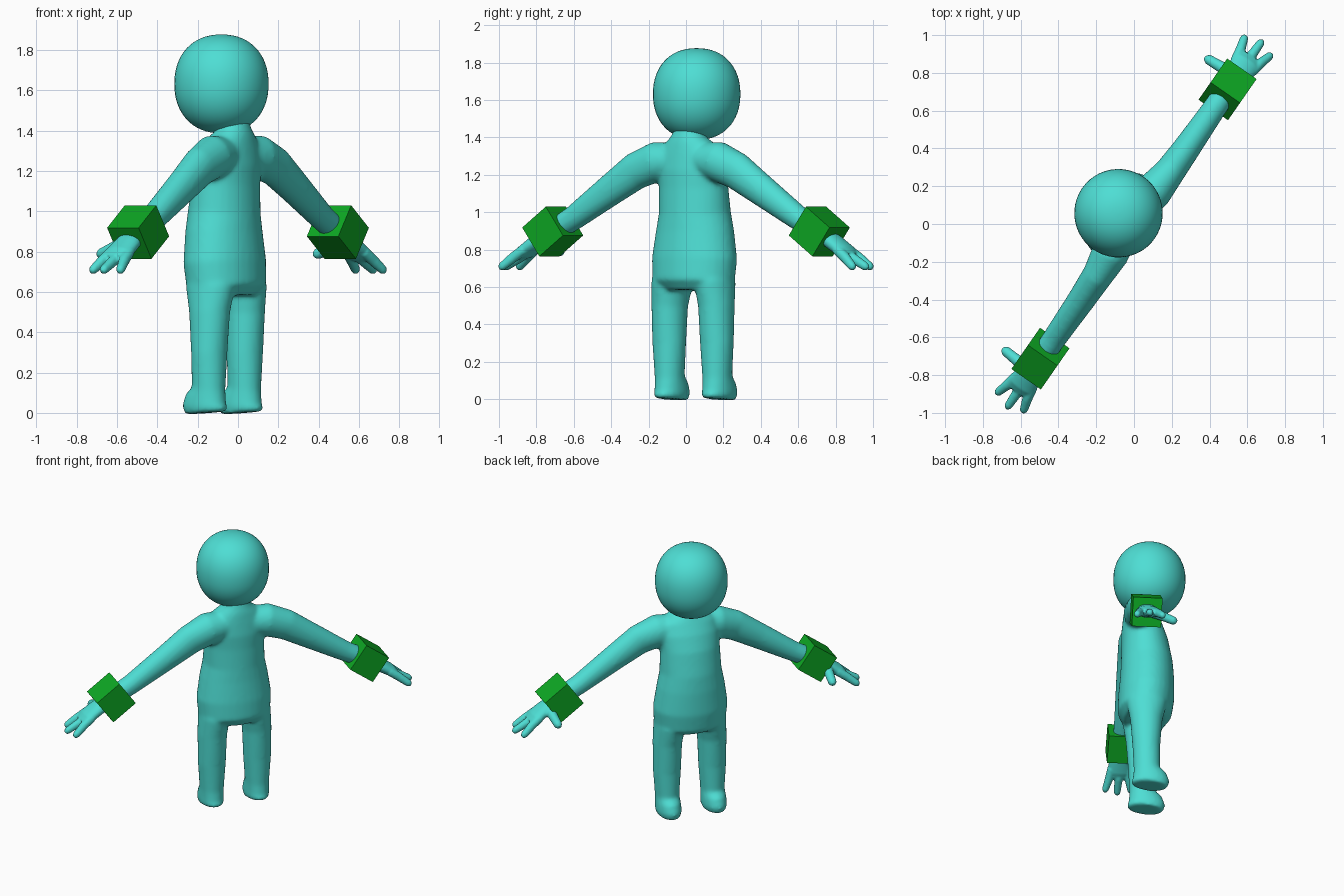
import bpy, bmesh, math
from mathutils import Vector, Matrix

if "Cube" in bpy.data.objects:
    bpy.data.objects.remove(bpy.data.objects["Cube"], do_unlink=True)

TURN = math.radians(55.2)   # the figure stands turned about z; locally it faces +y


def material(name, rgb):
    m = bpy.data.materials.new(name)
    m.use_nodes = True
    m.diffuse_color = (*rgb, 1)
    m.node_tree.nodes["Principled BSDF"].inputs["Base Color"].default_value = (*rgb, 1)
    return m


teal = material("teal skin", (0.076, 0.73, 0.66))
green = material("green cuff", (0.004, 0.39, 0.017))


def loft(bm, stations, side=(0, 1, 0), seg=32):
    """Closed tube through stations (x, y, z, radius across, radius along side)."""
    pts = [Vector(s[:3]) for s in stations]
    rings = []
    for i, (p, st) in enumerate(zip(pts, stations)):
        t = (pts[min(i + 1, len(pts) - 1)] - pts[max(i - 1, 0)]).normalized()
        across = Vector(side).cross(t).normalized()
        along = t.cross(across)
        ring = []
        for k in range(seg):
            a = 2 * math.pi * k / seg
            ring.append(bm.verts.new(p + across * st[3] * math.cos(a) + along * st[4] * math.sin(a)))
        rings.append(ring)
    faces = [bm.faces.new(rings[0]), bm.faces.new(rings[-1][::-1])]
    for r, q in zip(rings, rings[1:]):
        for k in range(seg):
            j = (k + 1) % seg
            faces.append(bm.faces.new((r[k], q[k], q[j], r[j])))
    bmesh.ops.recalc_face_normals(bm, faces=faces)


def finish(bm, name, mat, voxel=0, smooth=0, shade=True):
    me = bpy.data.meshes.new(name)
    bm.to_mesh(me)
    bm.free()
    me.materials.append(mat)
    for f in me.polygons:
        f.use_smooth = shade
    ob = bpy.data.objects.new(name, me)
    ob.rotation_euler.z = TURN
    bpy.context.collection.objects.link(ob)
    if voxel:
        r = ob.modifiers.new("blend", 'REMESH')
        r.mode = 'VOXEL'
        r.voxel_size = voxel
        r.use_smooth_shade = True
        s = ob.modifiers.new("soften", 'SMOOTH')
        s.factor = 0.5
        s.iterations = smooth
    return ob


# Body: torso with neck, legs with feet, and arms melted into one skin
body = bmesh.new()
loft(body, [(0, .07, .585, .20, .13), (0, .07, .63, .238, .175), (0, .08, .75, .247, .182),
            (0, .085, .9, .224, .174), (0, .083, 1.0, .203, .168), (0, .07, 1.15, .198, .152),
            (0, .05, 1.25, .205, .135), (0, .035, 1.33, .19, .11), (0, .028, 1.38, .13, .095),
            (0, .03, 1.41, .09, .085), (0, .05, 1.5, .085, .085)])
for s in (1, -1):
    # leg and foot
    loft(body, [(s * .155, .09, 0, .072, .112), (s * .155, .092, .03, .08, .125),
                (s * .155, .086, .07, .079, .112), (s * .155, .07, .12, .077, .086),
                (s * .155, .066, .3, .09, .09), (s * .152, .066, .5, .094, .105),
                (s * .14, .07, .62, .10, .13), (s * .12, .07, .7, .09, .13)])
    # arm
    loft(body, [(s * .06, .03, 1.28, .09, .09), (s * .2, .015, 1.27, .108, .1),
                (s * .33, .003, 1.22, .1, .082), (s * .49, 0, 1.12, .086, .073),
                (s * .73, 0, .97, .066, .064), (s * .88, 0, .89, .06, .06)])
finish(body, "body", teal, .012, 8)

# Head: slightly squared ball
head = bmesh.new()
rows = []
for i in range(33):
    a = math.pi * (i / 32 - .5) * .995
    z = math.copysign(abs(math.sin(a)) ** .92, a)
    rows.append((0, .1, 1.632 + .245 * z, .234 * math.cos(a) ** .9, .234 * math.cos(a) ** .9))
loft(head, rows, seg=48)
finish(head, "head", teal)

for s, label in ((1, "left"), (-1, "right")):
    # Hand: flat palm, three fingers and a thumb
    hand = bmesh.new()
    loft(hand, [(s * .88, 0, .89, .045, .055), (s * .97, 0, .835, .043, .072),
                (s * 1.04, 0, .79, .038, .08), (s * 1.075, 0, .765, .024, .07)])
    for tip, reach in ((.085, 1.155), (-.003, 1.185), (-.085, 1.155)):
        loft(hand, [(s * 1.02, tip * .62, .80, .028, .028), (s * 1.08, tip * .75, .758, .028, .027),
                    (s * (reach - .015), tip * .97, .71, .023, .022),
                    (s * reach, tip, .699, .013, .013)], seg=16)
    loft(hand, [(s * .95, .03, .84, .035, .035), (s * .945, .11, .812, .03, .03),
                (s * .94, .175, .788, .027, .027), (s * .938, .192, .78, .015, .015)],
         side=(1, 0, 0), seg=16)
    finish(hand, label + "_hand", teal, .007, 3)

    # Cuff: plain block around the wrist, tilted with the forearm
    cuff = bmesh.new()
    bmesh.ops.create_cube(cuff, size=.19, matrix=Matrix.Translation((s * .868, 0, .897))
                          @ Matrix.Rotation(s * math.radians(36), 4, 'Y'))
    finish(cuff, label + "_cuff", green, shade=False)
